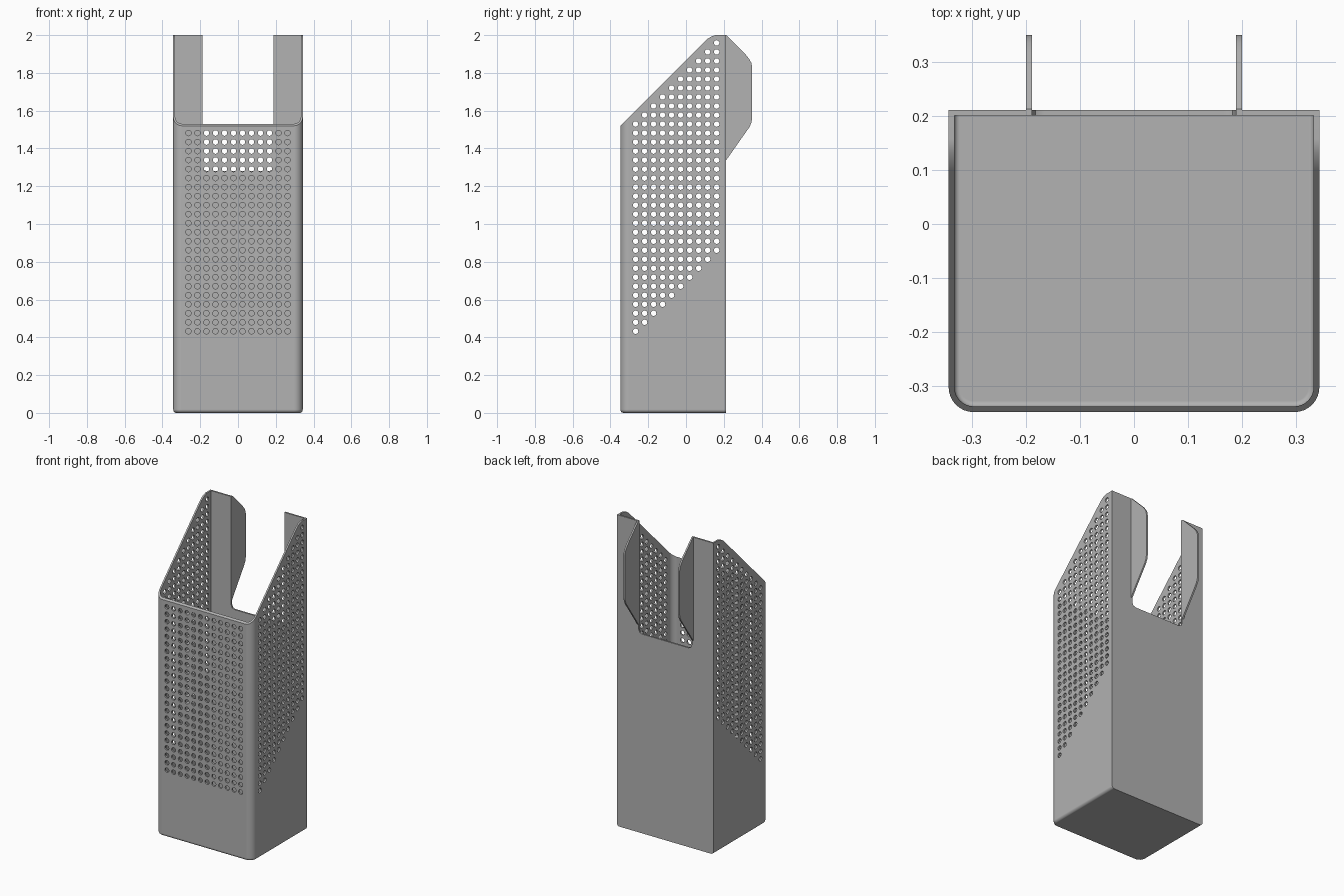
import bpy, bmesh, math
from mathutils import Matrix, Vector

cube = bpy.data.objects.get("Cube")
if cube:
    bpy.data.objects.remove(cube, do_unlink=True)

X, FRONT, BACK, TOP = 0.343, -0.348, 0.211, 2.0
T = 0.0105               # sheet thickness
PITCH, HOLE_R, ROW0 = 0.0477, 0.0145, 0.432

steel = bpy.data.materials.new("grey sheet metal")
steel.use_nodes = True
grey = (0.445, 0.445, 0.445, 1)
steel.diffuse_color = grey
steel.node_tree.nodes["Principled BSDF"].inputs["Base Color"].default_value = grey


def finish(name, bm):
    bmesh.ops.recalc_face_normals(bm, faces=bm.faces)
    mesh = bpy.data.meshes.new(name)
    bm.to_mesh(mesh)
    bm.free()
    mesh.materials.append(steel)
    obj = bpy.data.objects.new(name, mesh)
    bpy.context.collection.objects.link(obj)
    return obj


def activate(obj):
    bpy.ops.object.select_all(action='DESELECT')
    obj.select_set(True)
    bpy.context.view_layer.objects.active = obj


def rounded_box(name, lo, hi, corner, bottom):
    """Box with rounded front uprights and rounded bottom edges, square at the back."""
    bm = bmesh.new()
    bmesh.ops.create_cube(bm, size=1)
    lo, hi = Vector(lo), Vector(hi)
    for v in bm.verts:
        v.co = Vector((lo[i] if v.co[i] < 0 else hi[i]) for i in range(3))

    def at(edge, axis, value):
        return all(abs(v.co[axis] - value) < 1e-5 for v in edge.verts)

    uprights = [e for e in bm.edges if at(e, 1, lo.y) and (at(e, 0, lo.x) or at(e, 0, hi.x))]
    bmesh.ops.bevel(bm, geom=uprights, offset=corner, segments=8, profile=0.5, affect='EDGES')
    rim = [e for e in bm.edges if at(e, 2, lo.z) and not at(e, 1, hi.y)]
    bmesh.ops.bevel(bm, geom=rim, offset=bottom, segments=5, profile=0.5, affect='EDGES')
    return finish(name, bm)


def prism(name, points, axis, start, end):
    """Extrude a profile along x (points are y, z) or along y (points are x, z)."""
    def place(a, b, depth):
        return (depth, a, b) if axis == 'X' else (a, depth, b)
    bm = bmesh.new()
    face = bm.faces.new([bm.verts.new(place(a, b, start)) for a, b in points])
    out = bmesh.ops.extrude_face_region(bm, geom=[face])
    move = Vector(place(0, 0, end - start))
    for v in out["geom"]:
        if isinstance(v, bmesh.types.BMVert):
            v.co += move
    return finish(name, bm)


def cut(obj, cutter):
    cutter.hide_render = True
    activate(obj)
    mod = obj.modifiers.new("cut", 'BOOLEAN')
    mod.operation = 'DIFFERENCE'
    mod.solver = 'EXACT'
    mod.object = cutter
    bpy.ops.object.modifier_apply(modifier=mod.name)
    bpy.data.objects.remove(cutter, do_unlink=True)


def add_pin(bm, centre, axis, length):
    turn = Matrix.Rotation(math.pi / 2, 4, 'Y' if axis == 'X' else 'X')
    bmesh.ops.create_cone(bm, cap_ends=True, segments=16, radius1=HOLE_R, radius2=HOLE_R,
                          depth=length, matrix=Matrix.Translation(centre) @ turn)


# Hollow box
body = rounded_box("holder_body", (-X, FRONT, 0), (X, BACK, TOP), 0.046, 0.018)
cut(body, rounded_box("inner_cutter", (-X + T, FRONT + T, T), (X - T, BACK - T, 2.5),
                      0.036, 0.010))

# Sloping top, rounded where it meets the back
slope = [(-0.5, 1.368), (0.10, 1.968), (0.115, 1.981), (0.133, 1.992), (0.160, 2.001),
         (0.160, 2.3), (-0.5, 2.3)]
cut(body, prism("slope_cutter", slope, 'X', -0.5, 0.5))

# Notch in the back panel
half = [(0.189, 2.2), (0.189, 1.305), (0.182, 1.287), (0.165, 1.28)]
notch = half + [(-x, z) for x, z in reversed(half)]
cut(body, prism("notch_cutter", notch, 'Y', 0.17, 0.4))

# Perforations: a rectangle on the front, a slanted band through both sides
bm = bmesh.new()
for row in range(23):
    for col in range(12):
        add_pin(bm, ((col - 5.5) * PITCH, FRONT, ROW0 + row * PITCH), 'Y', 0.05)
for col in range(10):
    for row in range(col, col + 24):
        for side in (-1, 1):
            add_pin(bm, (side * X, -0.267 + col * PITCH, ROW0 + row * PITCH), 'X', 0.05)
cut(body, finish("hole_cutter", bm))

# Bent tabs behind the notch
tab = [(0.203, 2.0), (0.213, 2.0), (0.315, 1.898), (0.335, 1.873), (0.346, 1.853),
       (0.350, 1.83), (0.350, 1.56), (0.346, 1.535), (0.335, 1.512), (0.211, 1.335),
       (0.203, 1.335)]
tabs = [prism("left_tab", tab, 'X', 0.189, 0.1995),
        prism("right_tab", tab, 'X', -0.1995, -0.189)]

# Smooth bends with flat panels
for obj in [body] + tabs:
    activate(obj)
    bpy.ops.object.shade_smooth_by_angle(angle=math.radians(30))
    mod = obj.modifiers.new("flat panels", 'WEIGHTED_NORMAL')
    mod.keep_sharp = True
    bpy.ops.object.modifier_apply(modifier=mod.name)
